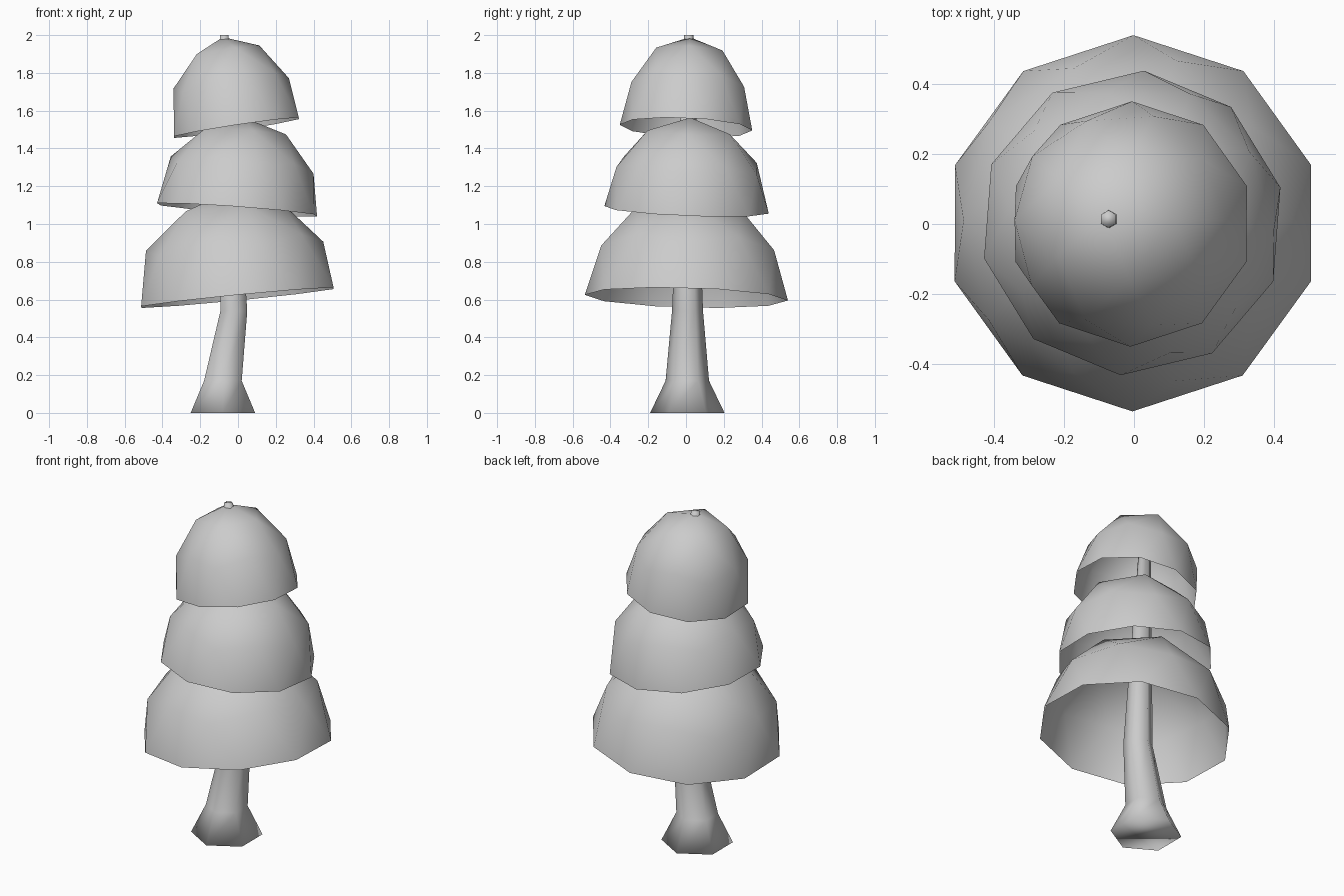
import bpy, bmesh, math
from mathutils import Matrix, Euler

if "Cube" in bpy.data.objects:
    bpy.data.objects.remove(bpy.data.objects["Cube"])


def finish(bm, name):
    bmesh.ops.recalc_face_normals(bm, faces=bm.faces)
    for f in bm.faces:
        f.smooth = True
    me = bpy.data.meshes.new(name)
    bm.to_mesh(me)
    bm.free()
    ob = bpy.data.objects.new(name, me)
    bpy.context.collection.objects.link(ob)
    return ob


def foliage(name, centre, radius, height, tilt):
    # open upper half of a low-poly icosphere, stretched and tilted
    bm = bmesh.new()
    bmesh.ops.create_icosphere(bm, subdivisions=2, radius=1)
    low = [v for v in bm.verts if v.co.z < -0.01]
    bmesh.ops.delete(bm, geom=low, context='VERTS')
    bm.transform(Matrix.Translation(centre)
                 @ Euler(tilt).to_matrix().to_4x4()
                 @ Matrix.Diagonal((radius, radius, height, 1)))
    ob = finish(bm, name)
    # a dome open at the bottom: make sure its normals point outward
    me = ob.data
    if max(me.polygons, key=lambda p: p.center.z).normal.z < 0:
        me.flip_normals()
    return ob


# Foliage tiers
foliage("lower_foliage", (-0.003, 0.002, 0.61), 0.538, 0.56, (-0.028, -0.098, 0))
foliage("middle_foliage", (-0.005, 0.003, 1.075), 0.437, 0.49, (-0.046, 0.07, -0.08))
foliage("upper_foliage", (-0.008, 0.0, 1.51), 0.351, 0.485, (-0.043, -0.15, 0))

# Bent six-sided trunk with flared foot, running up through all tiers
rings = [(-0.08, 0.007, 0.0, 0.197), (-0.08, 0.007, 0.17, 0.115),
         (-0.022, 0.008, 0.54, 0.082), (-0.073, 0.014, 2.0, 0.025)]
bm = bmesh.new()
loops = []
for x, y, z, r in rings:
    angles = [math.radians(30 + 60 * i) for i in range(6)]
    loops.append([bm.verts.new((x + r * math.cos(a), y + r * math.sin(a), z))
                  for a in angles])
for a, b in zip(loops, loops[1:]):
    for i in range(6):
        j = (i + 1) % 6
        bm.faces.new((a[i], a[j], b[j], b[i]))
bm.faces.new(loops[0][::-1])
bm.faces.new(loops[-1])
finish(bm, "trunk")
